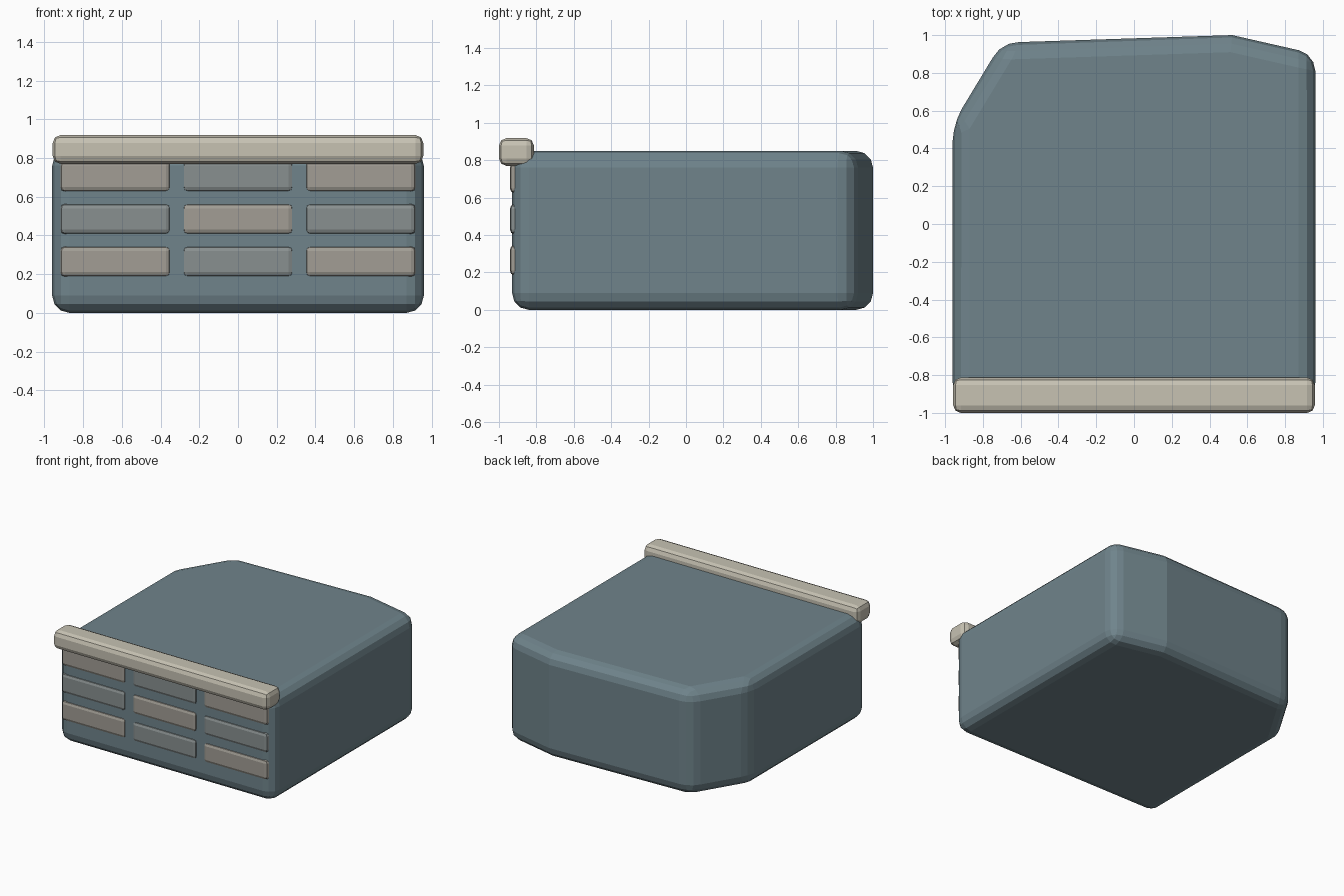
import bpy, bmesh, math

if "Cube" in bpy.data.objects:
    bpy.data.objects.remove(bpy.data.objects["Cube"])


def material(name, rgb):
    m = bpy.data.materials.new(name)
    m.diffuse_color = (*rgb, 1)
    m.use_nodes = True
    m.node_tree.nodes["Principled BSDF"].inputs["Base Color"].default_value = m.diffuse_color
    return m


def prism(name, outline, z0, z1, mat, width, segments):
    """Extrude an outline upward and round its sharp edges."""
    bm = bmesh.new()
    base = bm.faces.new([bm.verts.new((x, y, z0)) for x, y in outline])
    ext = bmesh.ops.extrude_face_region(bm, geom=[base], use_keep_orig=True)
    for v in ext["geom"]:
        if isinstance(v, bmesh.types.BMVert):
            v.co.z = z1
    bmesh.ops.recalc_face_normals(bm, faces=bm.faces[:])
    mesh = bpy.data.meshes.new(name)
    bm.to_mesh(mesh)
    bm.free()
    mesh.materials.append(mat)
    ob = bpy.data.objects.new(name, mesh)
    bpy.context.collection.objects.link(ob)
    mod = ob.modifiers.new("rounding", "BEVEL")
    mod.width = width
    mod.segments = segments
    mod.limit_method = "ANGLE"
    mod.angle_limit = math.radians(30)
    return ob


def block(name, x0, x1, y0, y1, z0, z1, mat, width, segments=2):
    return prism(name, [(x0, y0), (x1, y0), (x1, y1), (x0, y1)],
                 z0, z1, mat, width, segments)


slate = material("slate", (0.16, 0.23, 0.26))
cream = material("cream", (0.57, 0.54, 0.45))
tan = material("tan", (0.36, 0.34, 0.30))
grey = material("grey", (0.25, 0.28, 0.28))

# Main body with cut rear corners
prism("body", [(-0.96, -0.93), (0.96, -0.93), (0.96, 0.90), (0.52, 1.0),
               (-0.70, 0.96), (-0.96, 0.53)], 0, 0.85, slate, 0.09, 3)

# Overhanging front lip
block("front_lip", -0.957, 0.957, -1.0, -0.813, 0.77, 0.918, cream, 0.04)

# Three rows of alternating raised front panels
for row in range(3):
    for col in range(3):
        x, z = (col - 1) * 0.633, 0.265 + row * 0.22
        block(f"front_panel_{row}_{col}", x - 0.285, x + 0.285, -0.942, -0.87,
              z - 0.08, z + 0.08, grey if (row + col) % 2 else tan, 0.025)
